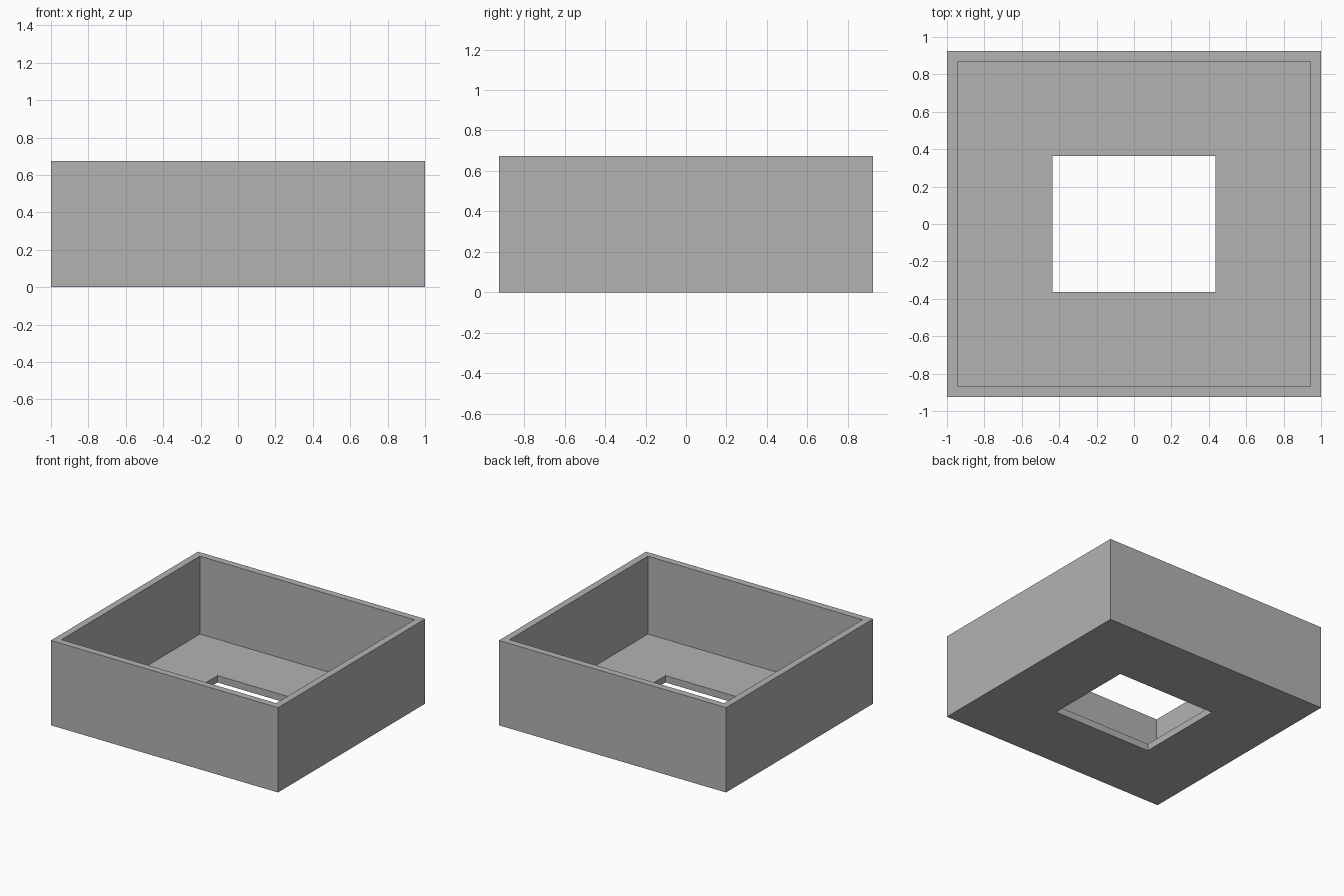
import bpy
import bmesh

# Remove the default cube
cube = bpy.data.objects.get("Cube")
if cube:
    bpy.data.objects.remove(cube, do_unlink=True)

# Single grey material
grey = bpy.data.materials.new("plain_grey")
grey.use_nodes = True
colour = (0.45, 0.45, 0.45, 1)
grey.diffuse_color = colour
grey.node_tree.nodes["Principled BSDF"].inputs["Base Color"].default_value = colour

WIDTH, DEPTH, HEIGHT = 2.0, 1.85, 0.675
WALL = 0.055
HOLE_X, HOLE_Y = 0.87, 0.725

bm = bmesh.new()


def ring(width, depth, z):
    """Rectangular loop of vertices centred on the origin."""
    x, y = width / 2, depth / 2
    return [bm.verts.new((sx * x, sy * y, z))
            for sx, sy in ((-1, -1), (1, -1), (1, 1), (-1, 1))]


# Cross-section loops: hole bottom, outer wall, rim, inner wall, hole top
inner = (WIDTH - 2 * WALL, DEPTH - 2 * WALL)
loops = [
    ring(HOLE_X, HOLE_Y, 0),
    ring(WIDTH, DEPTH, 0),
    ring(WIDTH, DEPTH, HEIGHT),
    ring(*inner, HEIGHT),
    ring(*inner, WALL),
    ring(HOLE_X, HOLE_Y, WALL),
]

# Bridge each loop to the next, closing back through the floor opening
for a, b in zip(loops, loops[1:] + loops[:1]):
    for i in range(4):
        j = (i + 1) % 4
        bm.faces.new((a[i], a[j], b[j], b[i]))
bmesh.ops.recalc_face_normals(bm, faces=bm.faces)

# Open tray with a rectangular opening in its floor
mesh = bpy.data.meshes.new("open_tray")
bm.to_mesh(mesh)
bm.free()
mesh.materials.append(grey)
tray = bpy.data.objects.new("open_tray", mesh)
bpy.context.collection.objects.link(tray)
